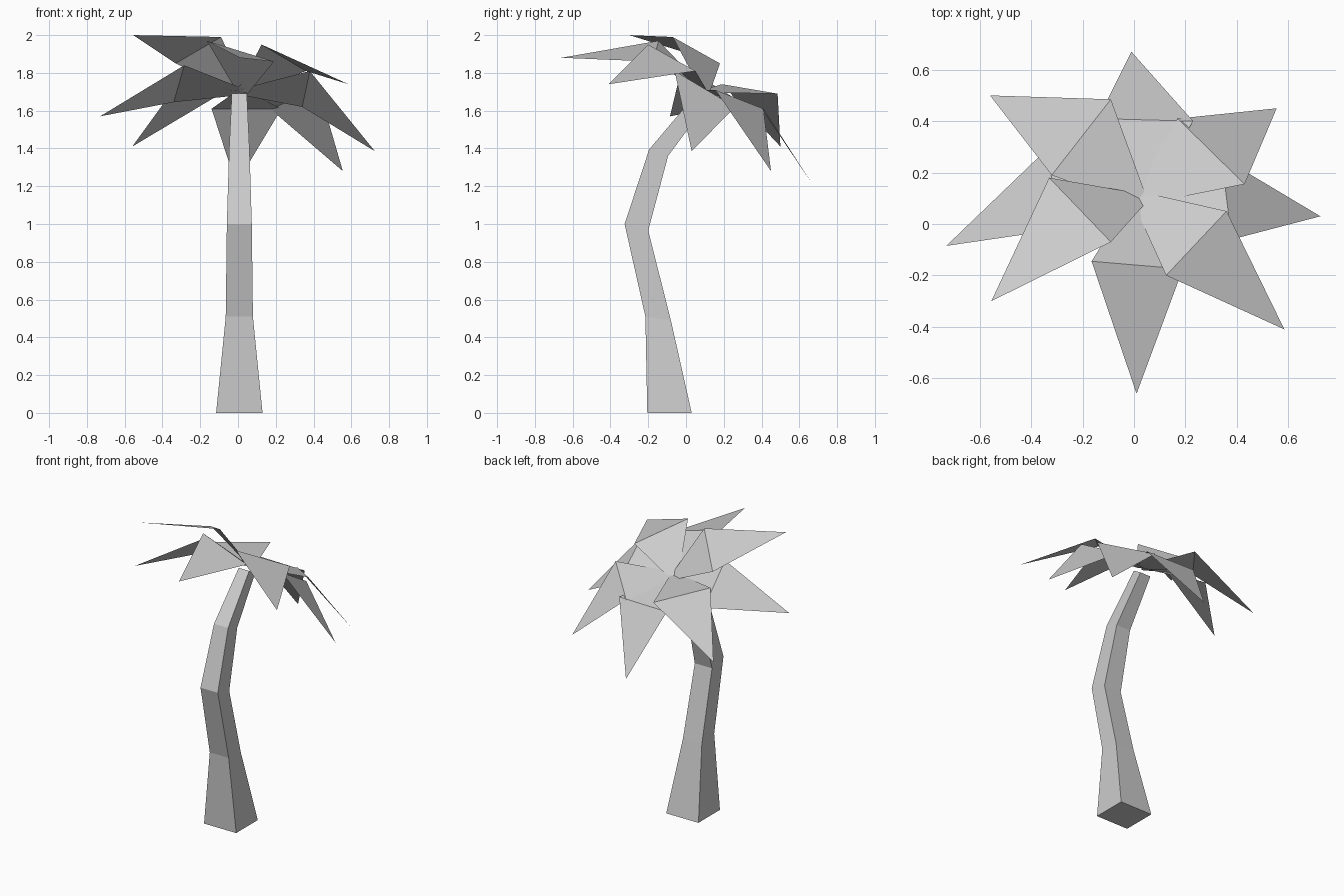
import bpy
from mathutils import Vector


def make_object(name, verts, faces):
    mesh = bpy.data.meshes.new(name)
    mesh.from_pydata([tuple(v) for v in verts], [], faces)
    mesh.update()
    obj = bpy.data.objects.new(name, mesh)
    bpy.context.collection.objects.link(obj)
    return obj


# Trunk: square rings (half width, front y, front z, back y, back z)
RINGS = [
    (0.123, -0.205, 0.00, 0.03, 0.00),
    (0.072, -0.215, 0.51, -0.08, 0.49),
    (0.066, -0.325, 1.00, -0.20, 0.965),
    (0.054, -0.195, 1.395, -0.095, 1.36),
    (0.040, 0.055, 1.69, 0.12, 1.65),
]
CX = 0.007
verts, faces = [], []
for w, fy, fz, by, bz in RINGS:
    verts += [(CX - w, fy, fz), (CX + w, fy, fz), (CX + w, by, bz), (CX - w, by, bz)]
for r in range(len(RINGS) - 1):
    for i in range(4):
        j = (i + 1) % 4
        faces.append((4 * r + i, 4 * r + j, 4 * r + 4 + j, 4 * r + 4 + i))
top = 4 * (len(RINGS) - 1)
faces += [(3, 2, 1, 0), (top, top + 1, top + 2, top + 3)]
make_object("trunk", verts, faces)

# Fronds: right shoulder, left shoulder (seen from the crown), drooping tip
FRONDS = {
    "back_left": ((-0.09, 0.485, 1.69), (-0.32, 0.19, 1.74), (-0.56, 0.50, 1.41)),
    "back": ((0.23, 0.40, 1.61), (-0.14, 0.41, 1.61), (-0.01, 0.67, 1.21)),
    "back_right": ((0.43, 0.155, 1.71), (0.17, 0.41, 1.61), (0.555, 0.45, 1.28)),
    "right": ((0.38, -0.06, 1.81), (0.34, 0.26, 1.62), (0.725, 0.03, 1.385)),
    "front_right": ((0.125, -0.20, 1.95), (0.36, 0.05, 1.81), (0.585, -0.41, 1.74)),
    "front": ((-0.165, -0.145, 1.97), (0.19, -0.175, 1.86), (0.01, -0.66, 1.88)),
    "front_left": ((-0.33, 0.18, 1.85), (-0.09, -0.07, 1.99), (-0.555, -0.30, 2.0)),
    "left": ((-0.34, 0.29, 1.645), (-0.285, -0.02, 1.84), (-0.73, -0.085, 1.57)),
}
CROWN = Vector((0.02, 0.10, 1.70))
for name, points in FRONDS.items():
    right, left, tip = map(Vector, points)
    stem = (left - right) * 0.09  # narrow base parallel to the shoulder line
    make_object("frond_" + name,
                [CROWN - stem, right, left, CROWN + stem, tip],
                [(0, 1, 2, 3), (1, 4, 2)])
